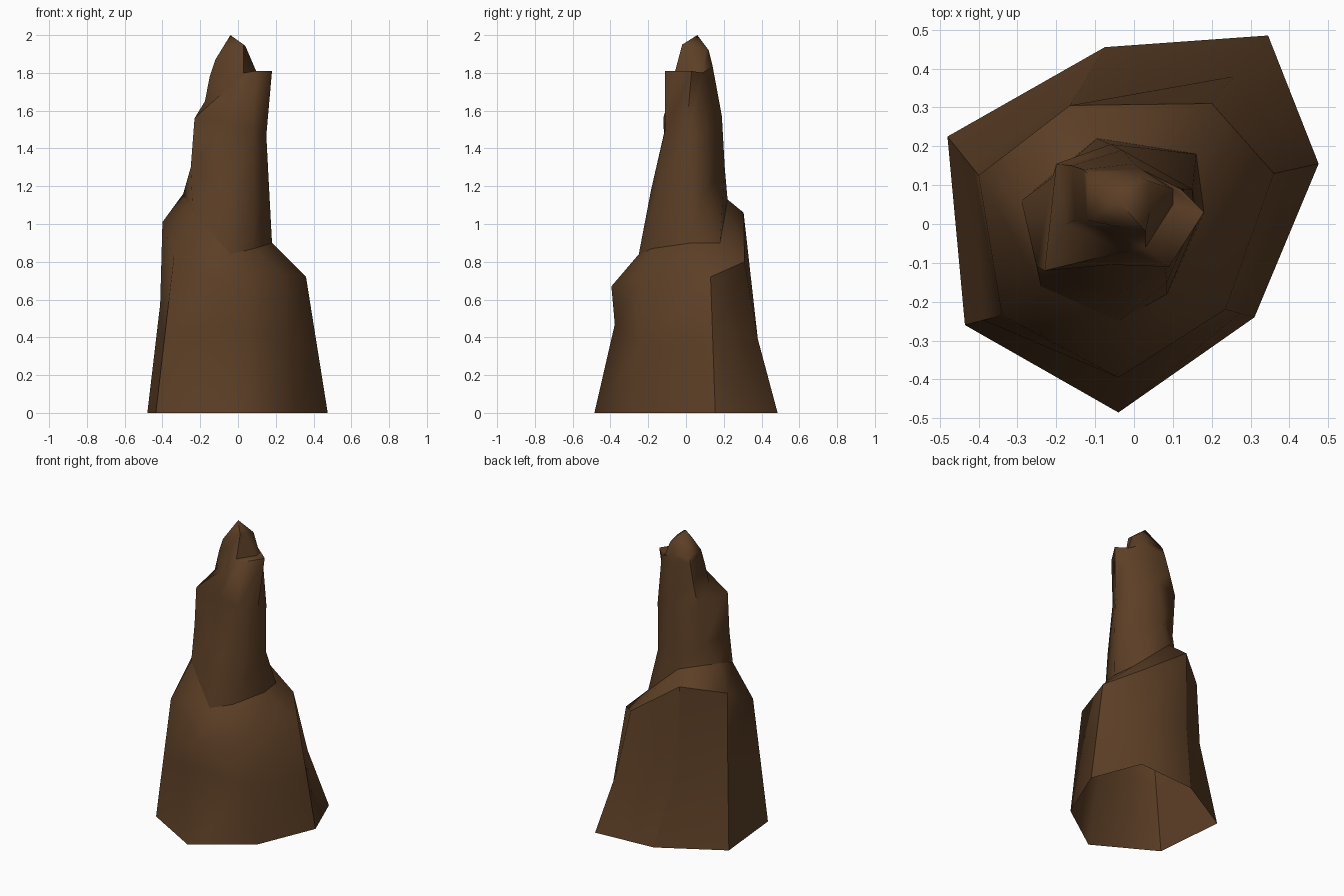
import bpy
import bmesh
import math
from mathutils import Vector

default_cube = bpy.data.objects.get("Cube")
if default_cube:
    bpy.data.objects.remove(default_cube, do_unlink=True)

# One brown stone colour
stone = bpy.data.materials.new("brown_stone")
stone.use_nodes = True
colour = (0.107, 0.049, 0.019, 1.0)
stone.diffuse_color = colour
shader = next(n for n in stone.node_tree.nodes if n.type == 'BSDF_PRINCIPLED')
shader.inputs["Base Color"].default_value = colour
shader.inputs["Roughness"].default_value = 0.9

LEFT, BACK, BACK_CORNER, SIDE = range(4)
FRONT_LEFT = 6


def ring(*points):
    """Cross-section given in hundredths of a unit, clockwise from the left."""
    return [Vector(point) / 100 for point in points]


def between(lower, upper, weights):
    """Ring between two others, with separate side and height weights."""
    result = []
    for low, high, (side, height) in zip(lower, upper, weights):
        point = low.lerp(high, side)
        point.z = low.z + (high.z - low.z) * height
        result.append(point)
    return result


def loft(name, rings, apex=None, ridges=(), rims=()):
    """Skin a stack of rings; ridges are sharp columns, rims sharp ring edges."""
    bm = bmesh.new()
    loops = [[bm.verts.new(point) for point in section] for section in rings]
    for lower, upper in zip(loops, loops[1:]):
        for i in range(len(lower)):
            j = (i + 1) % len(lower)
            bm.faces.new((lower[j], lower[i], upper[i]))
            bm.faces.new((lower[j], upper[i], upper[j]))
    if apex is not None:
        peak = bm.verts.new(apex)
        last = loops[-1]
        for i in range(len(last)):
            bm.faces.new((last[(i + 1) % len(last)], last[i], peak))
    # Smooth faces, sharp at steep folds and on the chosen edges
    bm.normal_update()
    for face in bm.faces:
        face.smooth = True
    for edge in bm.edges:
        edge.smooth = edge.calc_face_angle(0) < math.radians(70)
    for column in ridges:
        for lower, upper in zip(loops[:-2], loops[1:-1]):
            bm.edges.get((lower[column], upper[column])).smooth = False
    for level, column in rims:
        bm.edges.get(loops[level][column:column + 2]).smooth = False
    mesh = bpy.data.meshes.new(name)
    bm.to_mesh(mesh)
    bm.free()
    mesh.materials.append(stone)
    bpy.context.collection.objects.link(bpy.data.objects.new(name, mesh))


# Foot sections from the ground up
ground = ring((-48, 22.5, 0), (-7.5, 45.5, 0), (34.5, 48.5, 0), (47.5, 15.5, 0),
              (31, -24, 0), (-4, -48.5, 0), (-43.5, -26, 0))
shoulder = ring((-40, 12.5, 101), (-16.5, 30.5, 106), (20, 31, 80), (36, 13, 72),
                (23.5, -22, 73), (-4, -39.5, 67), (-34, -23.5, 82))
neck = ring((-29, 6, 116), (-9.5, 22, 113), (16, 18, 90), (18, 3, 90),
            (8.5, -18, 87), (-4, -25, 84), (-24, -16, 107))
even = (0.5, 0.5)
bend = between(ground, shoulder, ((0.85, 0.57), (0.95, 0.52), (0.6, 0.49), even,
                                  even, (1.2, 0.7), even))

# Spire sections above the neck
collar = ring((-21, 12, 128), (-6, 20.5, 130), (15, 8.5, 115), (16.5, 1, 118),
              (8.5, -15, 118), (-5, -18.5, 118), (-25, -11, 130))
waist = ring((-20, 15.5, 155), (-3, 19, 157), (15, 9, 147), (15, 0, 147),
             (8, -11, 150), (-6, -10.5, 153), (-23, -12, 156))
rim = ring((-16, 15, 170), (0, 15.5, 176), (12, 9, 180), (18, 3, 181),
           (9, -11, 181), (-2, -7, 175), (-17.5, 0, 165))
ledge = ring((-13, 14, 182), (2, 14, 184), (10, 9, 180), (10, 5, 180),
             (3, -6, 180), (-4, -3, 184), (-15, 1, 178))
crown = ring((-12, 13, 187), (2, 12, 192), (4, 11, 192), (4, 3, 194),
             (3, -2, 195), (-3, -1, 193), (-12, 1, 187))

# Broad open-bottomed foot, with a bend between ground and shoulder
loft("foot", [ground, bend, shoulder, neck],
     ridges=(LEFT, BACK, SIDE, FRONT_LEFT),
     rims=((2, LEFT), (2, BACK), (2, BACK_CORNER)))

# Tall narrow spire with a side ledge below its broken tip
loft("spire", [neck, collar, waist, rim, ledge, crown],
     apex=Vector((-0.04, 0.06, 2.0)))
